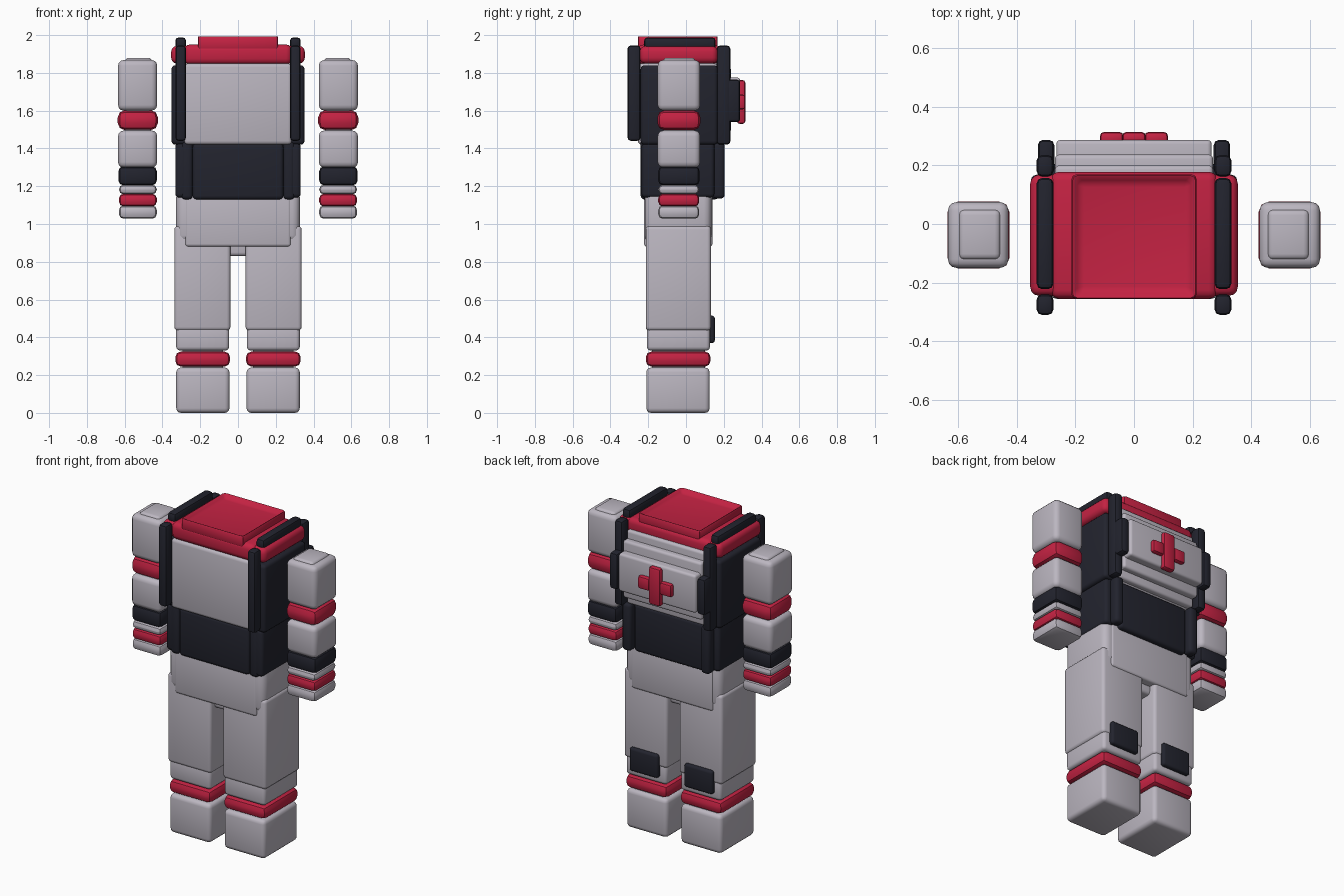
import bpy, bmesh, math


def material(name, rgb):
    m = bpy.data.materials.new(name)
    m.diffuse_color = (*rgb, 1)
    return m


GREY = material("suit grey", (0.50, 0.47, 0.53))
RED = material("trim red", (0.55, 0.016, 0.055))
DARK = material("webbing black", (0.016, 0.017, 0.027))


def box(name, mat, x, y, z, bevel=0.02, seg=3, pair=False, recess=None):
    """Bevelled box from (min, max) ranges; pair mirrors it across x."""
    bm = bmesh.new()
    bmesh.ops.create_cube(bm, size=1)
    for v in bm.verts:
        v.co = [(a + b) / 2 + c * (b - a) for (a, b), c in zip((x, y, z), v.co)]
    if recess:
        top = [f for f in bm.faces if f.normal.z > 0.9]
        bmesh.ops.inset_region(bm, faces=top, thickness=recess[0])
        for v in top[0].verts:
            v.co.z -= recess[1]
    bmesh.ops.bevel(bm, geom=bm.edges[:], offset=bevel, segments=seg,
                    profile=0.5, affect='EDGES', clamp_overlap=True)
    me = bpy.data.meshes.new(name)
    bm.to_mesh(me)
    bm.free()
    me.materials.append(mat)
    ob = bpy.data.objects.new(name, me)
    bpy.context.collection.objects.link(ob)
    if pair:
        ob.modifiers.new("Mirror", 'MIRROR').use_mirror_merge = False
    bpy.ops.object.select_all(action='DESELECT')
    ob.select_set(True)
    bpy.context.view_layer.objects.active = ob
    bpy.ops.object.shade_smooth_by_angle(angle=math.radians(35))
    return ob


# Legs and feet
LEG_Y = (-0.21, 0.13)
box("foot", GREY, (0.045, 0.327), (-0.21, 0.125), (0, 0.24), 0.025, pair=True)
box("ankle", GREY, (0.08, 0.295), (-0.18, 0.10), (0.2, 0.36), 0.01, pair=True)
box("ankle_band", RED, (0.042, 0.332), (-0.213, 0.13), (0.245, 0.325), 0.03, 2, True)
box("shin", GREY, (0.047, 0.327), (-0.207, 0.127), (0.33, 0.46), 0.02, pair=True)
box("thigh", GREY, (0.04, 0.337), (-0.213, 0.132), (0.435, 0.99), 0.02, pair=True)
box("rear_knee_pad", DARK, (0.09, 0.285), (0.11, 0.153), (0.37, 0.515), 0.015, pair=True)

# Hips
box("crotch", GREY, (-0.12, 0.12), (-0.17, 0.09), (0.83, 1.0), 0.02)
box("pelvis", GREY, (-0.28, 0.28), (-0.222, 0.14), (0.88, 1.16), 0.015)
box("hip", GREY, (0.15, 0.328), (-0.218, 0.135), (0.9, 1.18), 0.04, pair=True)

# Waist
box("waist", DARK, (-0.315, 0.315), (-0.215, 0.15), (1.16, 1.45), 0.015)
box("waist_front", DARK, (-0.24, 0.24), (-0.24, -0.1), (1.13, 1.425), 0.02)
box("waist_back", DARK, (-0.24, 0.24), (0.05, 0.172), (1.13, 1.425), 0.02)
box("waist_front_strap", DARK, (0.24, 0.30), (-0.24, -0.18), (1.13, 1.45), 0.02, pair=True)
box("waist_back_strap", DARK, (0.24, 0.30), (0.14, 0.205), (1.135, 1.43), 0.02, pair=True)
box("waist_side", DARK, (0.26, 0.332), (-0.235, 0.15), (1.14, 1.43), 0.02, pair=True)

# Chest
box("chest", GREY, (-0.285, 0.285), (-0.255, 0.17), (1.42, 1.85), 0.02)
box("chest_side", DARK, (0.25, 0.352), (-0.24, 0.168), (1.42, 1.84), 0.02, pair=True)
box("front_strap", DARK, (0.275, 0.332), (-0.31, -0.24), (1.44, 1.945), 0.018, 2, True)
box("back_strap", DARK, (0.275, 0.332), (0.162, 0.235), (1.42, 1.945), 0.018, 2, True)
box("pack_side", DARK, (0.272, 0.328), (0.168, 0.287), (1.54, 1.765), 0.018, 2, True)

# Collar and shoulders
box("collar_base", RED, (-0.285, 0.285), (-0.255, 0.178), (1.845, 1.95), 0.03)
box("shoulder", RED, (0.2, 0.354), (-0.245, 0.168), (1.85, 1.942), 0.03, pair=True)
box("collar_rim", RED, (-0.213, 0.213), (-0.255, 0.168), (1.92, 2.0), 0.014, 2, recess=(0.04, 0.03))
box("shoulder_strap", DARK, (0.275, 0.332), (-0.222, 0.157), (1.925, 1.988), 0.018, 2, True)

# Backpack with stepped edges and a cross
box("pack_plate", GREY, (-0.27, 0.27), (0.12, 0.2), (1.43, 1.885), 0.015)
box("pack_step", GREY, (-0.27, 0.27), (0.14, 0.237), (1.48, 1.835), 0.015)
box("pack_front", GREY, (-0.265, 0.265), (0.15, 0.287), (1.54, 1.775), 0.015)
box("cross_upright", RED, (-0.04, 0.04), (0.27, 0.314), (1.53, 1.762), 0.014, 2)
box("cross_arm", RED, (0.036, 0.116), (0.27, 0.314), (1.607, 1.685), 0.014, 2, True)

# Arms, stacked from shoulder to wrist
AX, AY = (0.428, 0.635), (-0.15, 0.075)
box("upper_arm_cap", GREY, (0.455, 0.598), (-0.122, 0.05), (1.8, 1.88), 0.02, pair=True)
box("upper_arm", GREY, AX, AY, (1.6, 1.868), 0.03, pair=True)
box("elbow_band", RED, (0.424, 0.637), (-0.152, 0.077), (1.497, 1.602), 0.038, 2, True)
box("forearm", GREY, AX, AY, (1.298, 1.495), 0.03, pair=True)
box("wrist_guard", DARK, (0.43, 0.633), (-0.147, 0.072), (1.205, 1.305), 0.025, 2, True)
for name, mat, z in (("wrist_ring_upper", GREY, (1.157, 1.208)),
                     ("wrist_ring_middle", RED, (1.093, 1.16)),
                     ("wrist_ring_lower", GREY, (1.028, 1.098))):
    box(name, mat, (0.43, 0.63), (-0.147, 0.07), z, 0.024, 2, True)
box("arm_core", GREY, (0.46, 0.6), (-0.12, 0.045), (1.05, 1.75), 0.01, pair=True)
